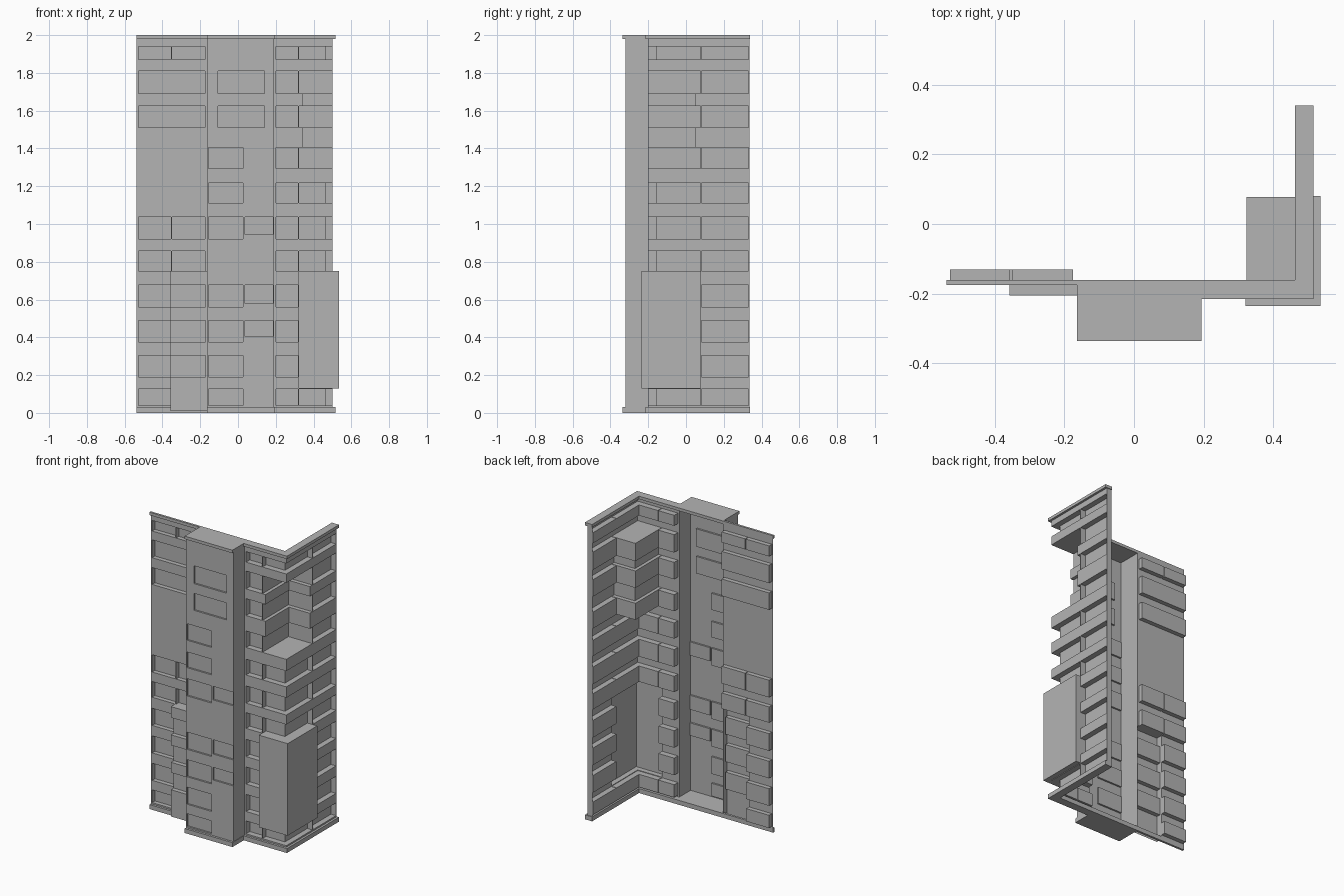
import bpy, bmesh

if "Cube" in bpy.data.objects:
    bpy.data.objects.remove(bpy.data.objects["Cube"])

TOP, BASE = 1.99, 0.01

# Window rows (bottom, top), ground floor upwards
ROWS = [(.04, .126), (.19, .305), (.375, .49), (.56, .676), (.75, .856), (.92, 1.036),
        (1.11, 1.216), (1.295, 1.406), (1.51, 1.624), (1.69, 1.81), (1.87, 1.941)]

GREY = bpy.data.materials.new("dark_grey")
GREY.diffuse_color = (.456, .456, .456, 1)
GREY.use_nodes = True
GREY.node_tree.nodes["Principled BSDF"].inputs["Base Color"].default_value = GREY.diffuse_color


def within(p, b):
    return b[0] < p[0] < b[1] and b[2] < p[1] < b[3] and b[4] < p[2] < b[5]


def shell(name, adds, cuts, open_planes):
    """Skin of (adds minus cuts); faces lying on an open (axis, value) plane are left out."""
    boxes = adds + cuts
    ax = [sorted({round(v, 4) for b in boxes for v in b[2 * i:2 * i + 2]}) for i in range(3)]
    n = [len(a) - 1 for a in ax]

    def solid(c):
        p = [(ax[i][c[i]] + ax[i][c[i] + 1]) / 2 for i in range(3)]
        return any(within(p, b) for b in adds) and not any(within(p, b) for b in cuts)

    filled = {(i, j, k) for i in range(n[0]) for j in range(n[1]) for k in range(n[2])
              if solid((i, j, k))}
    bm = bmesh.new()
    verts = {}

    def vert(key):
        if key not in verts:
            verts[key] = bm.verts.new([ax[i][key[i]] for i in range(3)])
        return verts[key]

    for c in filled:
        for a in range(3):
            u, v = (a + 1) % 3, (a + 2) % 3
            for s in (0, 1):
                nb = list(c)
                nb[a] += 2 * s - 1
                if tuple(nb) in filled:
                    continue
                if any(a == oa and abs(ax[a][c[a] + s] - ov) < 1e-4 for oa, ov in open_planes):
                    continue
                quad = []
                for du, dv in ((0, 0), (1, 0), (1, 1), (0, 1)):
                    key = list(c)
                    key[a] += s
                    key[u] += du
                    key[v] += dv
                    quad.append(vert(tuple(key)))
                bm.faces.new(quad if s else quad[::-1])
    bmesh.ops.dissolve_limit(bm, angle_limit=0.01, verts=bm.verts[:], edges=bm.edges[:])
    me = bpy.data.meshes.new(name)
    bm.to_mesh(me)
    bm.free()
    me.materials.append(GREY)
    ob = bpy.data.objects.new(name, me)
    bpy.context.collection.objects.link(ob)
    return ob


ENDS = [(2, BASE), (2, TOP)]

# Left wing: thin wall with recessed windows; the lower inner bay steps forward
adds = [(-.538, -.163, -.16, .1, BASE, TOP),
        (-.357, -.163, -.205, -.16, BASE, ROWS[4][0])]
cuts = []
for i, (z0, z1) in enumerate(ROWS):
    if i in (6, 7):
        continue                       # blank wall
    if i in (8, 9):
        spans = [(-.528, -.175)]
    elif i < 4:
        spans = [(-.528, -.357)]
        if i:
            cuts.append((-.357, -.172, -.205, -.175, z0, z1))
    else:
        spans = [(-.528, -.355), (-.35, -.175)]
    cuts += [(a, b, -.16, -.13, z0, z1) for a, b in spans]
shell("left_wing", adds, cuts, ENDS + [(1, .1), (0, -.538), (0, -.163)])

# Central bay: projecting shaft, open at the back, with shallow windows
F, D = -.32, -.308
cuts = [(-.105, .14, F, D, *ROWS[i]) for i in (8, 9)]
cuts += [(-.157, .027, F, D, *ROWS[i]) for i in (0, 1, 2, 3, 5, 6, 7)]
cuts += [(.038, .186, F, D, z0, z1) for z0, z1 in ((.405, .49), (.58, .676), (.945, 1.036))]
adds = [(-.163, .19, F, -.2, BASE, TOP), (-.163, -.15, -.2, -.16, BASE, TOP)]
shell("central_bay", adds, cuts, ENDS + [(1, -.2), (1, -.16), (0, -.15)])

# Corner wing: two walls, wrap-around corner windows, stepped terrace, projecting box
adds = [(.19, .5, -.2, .335, BASE, TOP), (.32, .535, -.235, .08, .13, .75)]
cuts = [(.345, .5, -.2, .05, ROWS[7][0], ROWS[9][1])]
for i, (z0, z1) in enumerate(ROWS):
    cuts.append((.2, .318, -.2, -.16, z0, z1))
    cuts.append((.462, .5, .082, .33, z0, z1))
    if i in (7, 8, 9):
        cuts.append((.322, .5, -.2, .078, z0, z1))
    elif i not in (1, 2, 3):
        cuts.append((.322, .5, -.2, -.16, z0, z1))
        cuts.append((.462, .5, -.2, .078, z0, z1))
shell("corner_wing", adds, cuts, ENDS + [(0, .19), (1, .335)])

# Narrow return closing the rear end of the side wall
shell("rear_end_return", [(.462, .5, .33, .335, BASE, TOP)], [],
      ENDS + [(0, .5), (1, .33), (0, .462)])

# Roof coping and base plinth follow the same plan
for name, z0, z1 in (("roof_coping", 1.98, 2.0), ("base_plinth", 0.0, .03)):
    plan = [(-.538, -.163, -.175, -.16), (-.163, .193, -.335, -.16),
            (.193, .515, -.215, -.16), (.462, .515, -.16, .34)]
    shell(name, [(*p, z0, z1) for p in plan], [], [])
